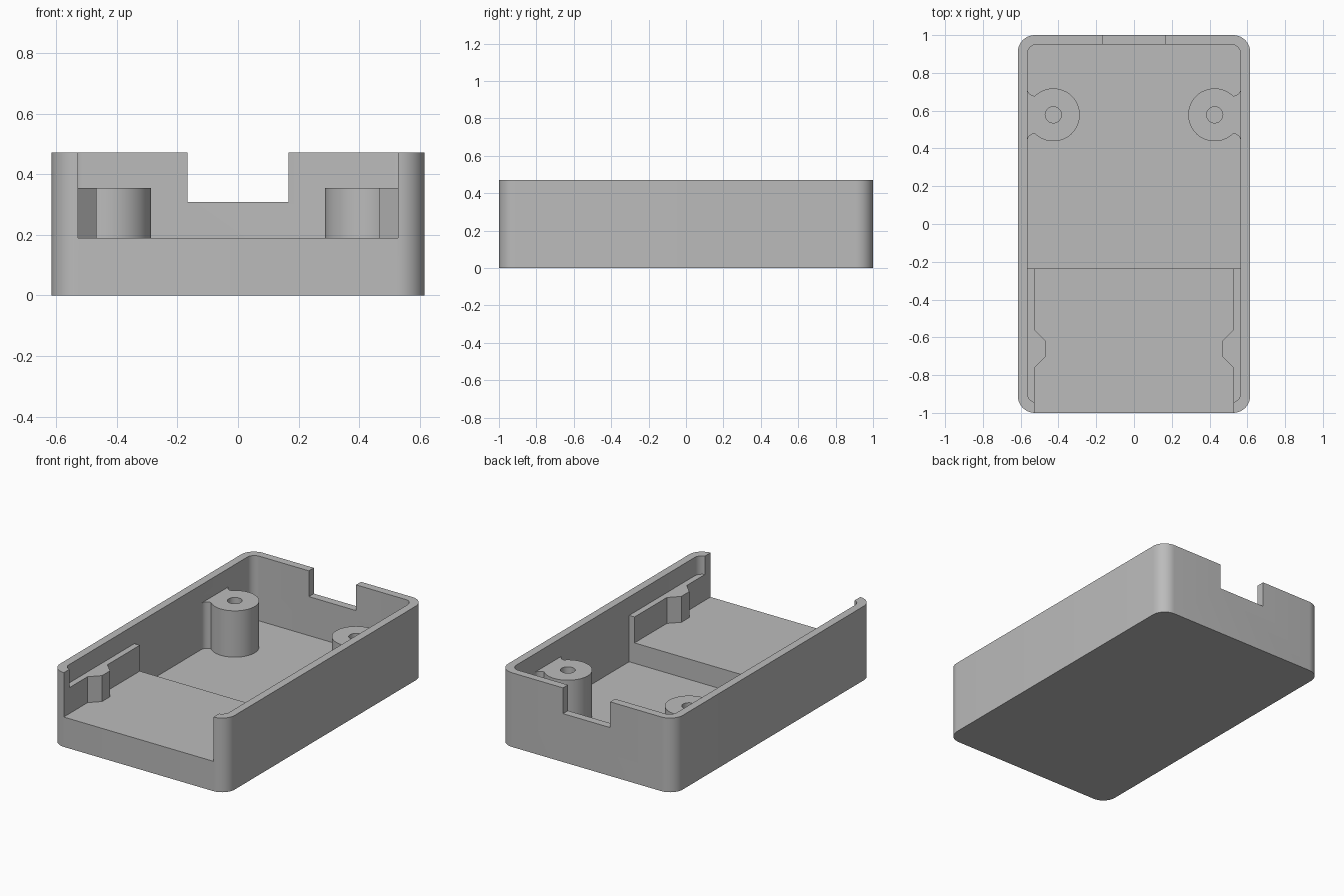
import bpy, bmesh
from math import pi, cos, sin, acos, asin

if "Cube" in bpy.data.objects:
    bpy.data.objects.remove(bpy.data.objects["Cube"])

# Main dimensions
HALF_X, HALF_Y, TOP = 0.615, 1.0, 0.472
IN_X, IN_FRONT, IN_BACK = 0.565, -0.945, 0.95
FLOOR, STEP, LEDGE = 0.06, 0.19, 0.355
STEP_Y, OPEN_X, NOTCH_X = -0.235, 0.527, 0.166

gray = bpy.data.materials.new("plain gray")
gray.use_nodes = True
color = (0.5, 0.5, 0.5, 1)
gray.diffuse_color = color
gray.node_tree.nodes["Principled BSDF"].inputs["Base Color"].default_value = color


def arc(cx, cy, r, a0, a1, n=10):
    return [(cx + r * cos(a0 + (a1 - a0) * i / n),
             cy + r * sin(a0 + (a1 - a0) * i / n)) for i in range(n + 1)]


def rounded(hx, y0, y1, r_front, r_back):
    """Rectangle outline with separate front and back corner radii."""
    pts = []
    corners = [(1, y1, r_back, 0), (-1, y1, r_back, pi / 2),
               (-1, y0, r_front, pi), (1, y0, r_front, 3 * pi / 2)]
    for sx, y, r, a in corners:
        if r == 0:
            pts.append((sx * hx, y))
        else:
            cy = y - r if y == y1 else y + r
            pts += arc(sx * (hx - r), cy, r, a, a + pi / 2)
    return pts


def prism(name, outline, z0, z1):
    """Extrude a closed outline from z0 up to z1."""
    bm = bmesh.new()
    face = bm.faces.new([bm.verts.new((x, y, z0)) for x, y in outline])
    up = bmesh.ops.extrude_face_region(bm, geom=[face])["geom"]
    for v in up:
        if isinstance(v, bmesh.types.BMVert):
            v.co.z = z1
    bmesh.ops.recalc_face_normals(bm, faces=bm.faces)
    mesh = bpy.data.meshes.new(name)
    bm.to_mesh(mesh)
    bm.free()
    mesh.materials.append(gray)
    obj = bpy.data.objects.new(name, mesh)
    bpy.context.collection.objects.link(obj)
    return obj


def activate(obj):
    bpy.ops.object.select_all(action='DESELECT')
    obj.select_set(True)
    bpy.context.view_layer.objects.active = obj


def cut(obj, outline, z0, z1):
    """Subtract a prism from the object."""
    cutter = prism("cutter", outline, z0, z1)
    cutter.hide_render = True
    mod = obj.modifiers.new("cut", 'BOOLEAN')
    mod.operation, mod.solver, mod.object = 'DIFFERENCE', 'EXACT', cutter
    activate(obj)
    bpy.ops.object.modifier_apply(modifier=mod.name)
    bpy.data.objects.remove(cutter)


def finish(obj):
    activate(obj)
    bpy.ops.object.shade_smooth_by_angle(angle=pi / 6)


# Case: shallow tray, deeper rear cavity, front opening and back notch
case = prism("case", rounded(HALF_X, -HALF_Y, HALF_Y, 0.09, 0.09), 0, TOP)
cut(case, rounded(IN_X, IN_FRONT, IN_BACK, 0.05, 0.05), STEP, 1)
cut(case, rounded(IN_X, STEP_Y, IN_BACK, 0, 0.05), FLOOR, 0.4)
cut(case, rounded(OPEN_X, -1.1, -0.9, 0, 0), STEP, 1)
cut(case, rounded(NOTCH_X, 0.9, 1.1, 0, 0), 0.308, 1)
finish(case)

# Screw post outline: round boss flared into the side wall
PX, PY, PR, FLARE, WALL = 0.427, 0.578, 0.14, 0.04, 0.58
fx = IN_X - FLARE
a = acos((fx - PX) / PR)
fy = PY + PR * sin(a) + FLARE
boss = arc(PX, PY, PR, a, 2 * pi - a, 40)
lower = arc(fx, 2 * PY - fy, FLARE, pi / 2, 0, 6)
upper = arc(fx, fy, FLARE, 0, -pi / 2, 6)
post = (boss + lower[1:] + [(WALL, 2 * PY - fy), (WALL, fy)] + upper[:-1])

# Side rail outline with a pointed snap bump
rail = [(WALL, STEP_Y), (OPEN_X, STEP_Y), (OPEN_X, -0.56), (0.467, -0.62),
        (0.467, -0.7), (OPEN_X, -0.76), (OPEN_X, -0.96), (WALL, -0.96)]

# Mirrored posts and rails
for side, s in (("left", 1), ("right", -1)):
    boss_obj = prism(side + "_screw_post", [(s * x, y) for x, y in post],
                     FLOOR - 0.01, LEDGE)
    cut(boss_obj, arc(s * PX, PY, 0.043, 0, 2 * pi, 24)[:-1], FLOOR, 1)
    finish(boss_obj)
    prism(side + "_snap_rail", [(s * x, y) for x, y in rail],
          STEP - 0.01, LEDGE)
